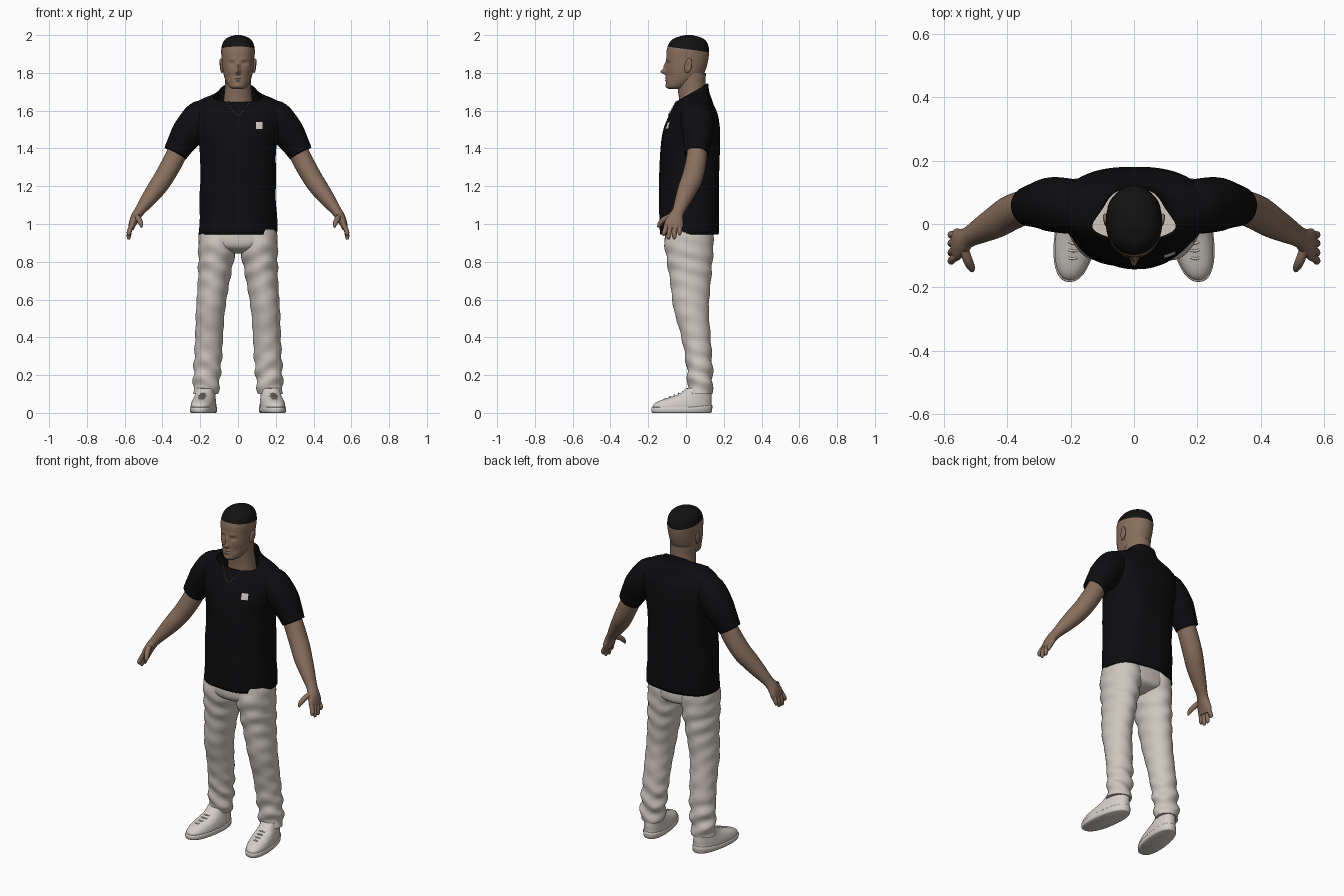
import bpy, bmesh, math
from mathutils import Vector

cube = bpy.data.objects.get("Cube")
if cube:
    bpy.data.objects.remove(cube)


def material(name, r, g, b):
    m = bpy.data.materials.new(name)
    m.use_nodes = True
    m.diffuse_color = (r, g, b, 1)
    bsdf = m.node_tree.nodes["Principled BSDF"]
    bsdf.inputs["Base Color"].default_value = (r, g, b, 1)
    bsdf.inputs["Roughness"].default_value = 0.8
    return m


SKIN = material("skin", .25, .16, .11)
BLACK = material("black cloth", .004, .004, .005)
HAIR = material("black hair", .006, .006, .006)
TROUSER = material("off white cloth", .62, .57, .52)
SHOE = material("shoe white", .66, .62, .58)
SILVER = material("silver", .35, .32, .3)


def finish(name, bm, *mats, thick=0):
    bmesh.ops.recalc_face_normals(bm, faces=bm.faces)
    me = bpy.data.meshes.new(name)
    bm.to_mesh(me)
    bm.free()
    for m in mats:
        me.materials.append(m)
    me.shade_smooth()
    me.set_sharp_from_angle(angle=math.radians(50))
    ob = bpy.data.objects.new(name, me)
    bpy.context.collection.objects.link(ob)
    if thick:
        mod = ob.modifiers.new("thickness", "SOLIDIFY")
        mod.thickness = thick
    return ob


def spline(rows, steps):
    """Catmull-Rom interpolation of whole section rows."""
    pts = [rows[0]] + list(rows) + [rows[-1]]
    out = []
    for a, b, c, d in zip(pts, pts[1:], pts[2:], pts[3:]):
        for k in range(steps):
            t = k / steps
            out.append([q + t / 2 * (r - p + t * (2*p - 5*q + 4*r - s + t * (3*(q - r) + s - p)))
                        for p, q, r, s in zip(a, b, c, d)])
    return out + [list(rows[-1])]


def loft(rows, n=32, steps=4, upright=True, front=2, back=2, caps=(True, True),
         side=1, deform=None):
    """Rows are x, y, z, half width, half depth; front and back are roundness powers."""
    bm = bmesh.new()
    rows = spline(rows, steps)
    mids = [Vector(r[:3]) for r in rows]
    rings = []
    for i, r in enumerate(rows):
        t = Vector((0, 0, 1))
        if not upright:
            t = (mids[min(i + 1, len(mids) - 1)] - mids[max(i - 1, 0)]).normalized()
        v = Vector((0, 1, 0))
        v = (v - t * v.dot(t)).normalized()
        u = v.cross(t)
        ring = []
        for k in range(n):
            a = math.tau * k / n
            c, s = math.cos(a), math.sin(a)
            p = 2 / (front if s < 0 else back)
            co = (mids[i] + u * r[3] * math.copysign(abs(c) ** p, c)
                  + v * r[4] * math.copysign(abs(s) ** p, s))
            if deform:
                co = deform(co)
            ring.append(bm.verts.new((co.x * side, co.y, co.z)))
        rings.append(ring)
    for lo, hi in zip(rings, rings[1:]):
        for k in range(n):
            j = (k + 1) % n
            bm.faces.new((lo[k], lo[j], hi[j], hi[k]))
    for ring, cap in zip((rings[0], rings[-1]), caps):
        if cap:
            bm.faces.new(ring)
    return bm


# Head: face features are soft bumps (x, z, depth, x spread, z spread)
BUMPS = [(0, 1.806, -.03, .012, .013), (0, 1.835, -.014, .010, .02),
         (.034, 1.85, .010, .014, .009), (.03, 1.873, -.004, .02, .007),
         (.034, 1.848, -.004, .008, .004), (0, 1.774, -.006, .02, .005),
         (0, 1.76, -.006, .016, .005), (0, 1.767, .003, .022, .002),
         (0, 1.73, -.005, .02, .01), (.05, 1.78, .005, .016, .02)]


def face_shape(co):
    if co.y < 0:
        fade = min(1, -co.y / .04)
        for x, z, d, sx, sz in BUMPS:
            co.y += fade * d * math.exp(-((abs(co.x) - x) / sx) ** 2 - ((co.z - z) / sz) ** 2)
    return co


bm = loft([(0, -.06, 1.715, .028, .032), (0, -.05, 1.725, .046, .053),
           (0, -.027, 1.75, .062, .079), (0, -.01, 1.78, .073, .095),
           (0, 0, 1.82, .081, .105), (0, .007, 1.87, .086, .111),
           (0, .01, 1.92, .089, .112), (0, .012, 1.96, .08, .1),
           (0, .013, 1.985, .058, .072), (0, .015, 2, .016, .02)],
          n=112, steps=8, front=2.2, deform=face_shape)
hairline, up = Vector((0, 0, 1.926)), Vector((0, .136, 1))
bmesh.ops.bisect_plane(bm, geom=bm.verts[:] + bm.edges[:] + bm.faces[:],
                       plane_co=hairline, plane_no=up)
for f in bm.faces:
    f.material_index = int((f.calc_center_median() - hairline).dot(up) > 0)
finish("head", bm, SKIN, HAIR)
finish("neck", loft([(0, .04, 1.58, .085, .075), (0, .038, 1.66, .076, .075),
                     (0, .03, 1.72, .07, .074), (0, .03, 1.8, .07, .075)]), SKIN)


# Shirt body with a slanted collar opening
def shirt_folds(co):
    w = max(0, min(1, (1.5 - co.z) / .4))
    co.y += .004 * w * math.sin(30 * co.x + 9 * co.z)
    co.x += .003 * w * math.sin(26 * co.z + 12 * co.y)
    return co


bm = loft([(0, .015, .945, .208, .155), (0, .017, 1.1, .203, .157),
           (0, .018, 1.25, .2, .158), (0, .022, 1.4, .203, .157),
           (0, .03, 1.5, .225, .15), (0, .04, 1.58, .24, .128),
           (0, .042, 1.63, .235, .105), (0, .043, 1.66, .195, .094),
           (0, .043, 1.69, .125, .083), (0, .045, 1.72, .094, .075),
           (0, .045, 1.77, .086, .07)],
          n=64, steps=6, back=2.6, caps=(False, False), deform=shirt_folds)
bmesh.ops.bisect_plane(bm, geom=bm.verts[:] + bm.edges[:] + bm.faces[:],
                       plane_co=(0, .03, 1.695), plane_no=(0, -.57, 1), clear_outer=True)
shirt = finish("shirt_body", bm, BLACK, thick=.007)
bpy.context.view_layer.update()


def on_shirt(x, z, lift):
    hit, loc, normal, _ = shirt.ray_cast(Vector((x, -1, z)), Vector((0, 1, 0)))
    return loc + Vector((0, -lift, 0)) if hit else Vector((x, -.03, z))


# Plain chest patch lying on the cloth
bm = bmesh.new()
bmesh.ops.create_grid(bm, x_segments=6, y_segments=6, size=.018)
for v in bm.verts:
    v.co = on_shirt(.113 + v.co.x, 1.522 + v.co.y, .004)
finish("chest_patch", bm, SHOE)

# Beaded necklace
bm = bmesh.new()
for i in range(29):
    t = i / 14 - 1
    co = on_shirt(.085 * t, 1.575 + .115 * abs(t) ** 1.4, .003)
    new = bmesh.ops.create_icosphere(bm, subdivisions=1, radius=.0032)["verts"]
    bmesh.ops.translate(bm, verts=new, vec=co)
finish("necklace", bm, SILVER)


# Cloth folds, strongest at the ankles and hips
def leg_folds(co):
    w = .0015 + .004 * math.exp(-((co.z - .2) / .13) ** 2) + .002 * math.exp(-((co.z - .8) / .1) ** 2)
    co.x += w * math.sin(75 * co.z + 20 * co.y)
    co.y += w * math.sin(60 * co.z - 35 * co.x)
    return co


def shoe_splay(co):
    co.x += .172 - .13 * (co.y - .06)
    if co.z > .01:
        co.z += .01 * max(0, co.y - .02) / .1
    return co


finish("trouser_seat", loft([(0, .015, .97, .195, .124), (0, .016, .9, .185, .128),
                             (0, .02, .865, .11, .11), (0, .02, .845, .04, .05)],
                            front=2.5, back=2.5), TROUSER)

for side, label in ((1, "left"), (-1, "right")):
    # Sleeve and arm
    finish(label + "_sleeve",
           loft([(.15, .05, 1.605, .05, .06), (.195, .055, 1.575, .084, .085),
                 (.26, .062, 1.49, .087, .086), (.3, .06, 1.43, .075, .073),
                 (.332, .056, 1.374, .065, .063)],
                upright=False, side=side, caps=(False, False)), BLACK, thick=.006)
    finish(label + "_arm",
           loft([(.29, .06, 1.45, .05, .05), (.335, .056, 1.35, .054, .054),
                 (.39, .035, 1.25, .052, .056), (.43, .01, 1.19, .049, .052),
                 (.475, -.015, 1.13, .04, .043), (.52, -.04, 1.07, .028, .033),
                 (.54, -.053, 1.04, .026, .039), (.557, -.063, 1.005, .021, .05),
                 (.566, -.067, .975, .015, .046)],
                upright=False, side=side), SKIN)
    # Fingers and thumb
    fingers = {"index": (-.103, -.118, .937), "middle": (-.08, -.092, .918),
               "ring": (-.056, -.062, .92), "little": (-.034, -.034, .94)}
    for finger, (y, tip, z) in fingers.items():
        finish(f"{label}_{finger}_finger",
               loft([(.558, y, 1, .012, .012), (.573, (y + tip) / 2, .968, .0125, .0125),
                     (.578, tip, z + .012, .011, .011), (.576, tip, z, .004, .004)],
                    n=12, upright=False, side=side), SKIN)
    finish(label + "_thumb",
           loft([(.54, -.07, 1.045, .014, .016), (.525, -.115, 1.025, .015, .015),
                 (.514, -.138, 1.002, .012, .012), (.511, -.148, .982, .005, .005)],
                n=12, upright=False, side=side), SKIN)
    # Ear with raised rim
    bm = bmesh.new()
    bmesh.ops.create_uvsphere(bm, u_segments=24, v_segments=16, radius=1)
    for v in bm.verts:
        dent = .007 * math.exp(-4 * (v.co.y ** 2 + v.co.z ** 2)) if v.co.x > 0 else 0
        v.co = Vector((side * (.088 + .011 * v.co.x - dent + .12 * (.02 * v.co.y + .03 * v.co.z)),
                       .012 + .02 * v.co.y + .006 * v.co.z, 1.838 + .038 * v.co.z))
    finish(label + "_ear", bm, SKIN)
    # Trouser leg
    finish(label + "_trouser_leg",
           loft([(.105, .02, .97, .098, .122), (.107, .016, .9, .103, .13),
                 (.117, .02, .8, .093, .12), (.13, .024, .68, .083, .106),
                 (.145, .028, .55, .077, .093), (.152, .05, .42, .074, .079),
                 (.158, .066, .3, .073, .071), (.166, .075, .18, .071, .066),
                 (.17, .075, .1, .066, .064)],
                n=40, steps=10, side=side, deform=leg_folds), TROUSER)
    # Shoe upper, sole and laces
    finish(label + "_shoe",
           loft([(0, -.02, .02, .063, .156), (0, -.02, .04, .063, .155),
                 (0, -.007, .06, .06, .143), (0, .02, .08, .055, .115),
                 (0, .048, .1, .051, .086), (0, .065, .13, .047, .065)],
                n=40, side=side, front=2.3, back=2.3, deform=shoe_splay), SHOE)
    finish(label + "_sole",
           loft([(0, -.022, 0, .06, .153), (0, -.022, .006, .066, .16),
                 (0, -.022, .026, .067, .161), (0, -.022, .03, .062, .156)],
                n=40, steps=2, side=side, front=2.3, back=2.3, deform=shoe_splay), SHOE)
    for i in range(4):
        y, z = -.11 + .024 * i, .073 + .009 * i
        finish(f"{label}_lace_{i + 1}",
               loft([(-.028, y + .012, z - .006, .004, .004), (0, y, z + .003, .004, .004),
                     (.028, y + .012, z - .006, .004, .004)],
                    n=8, upright=False, side=side, deform=shoe_splay), SHOE)
